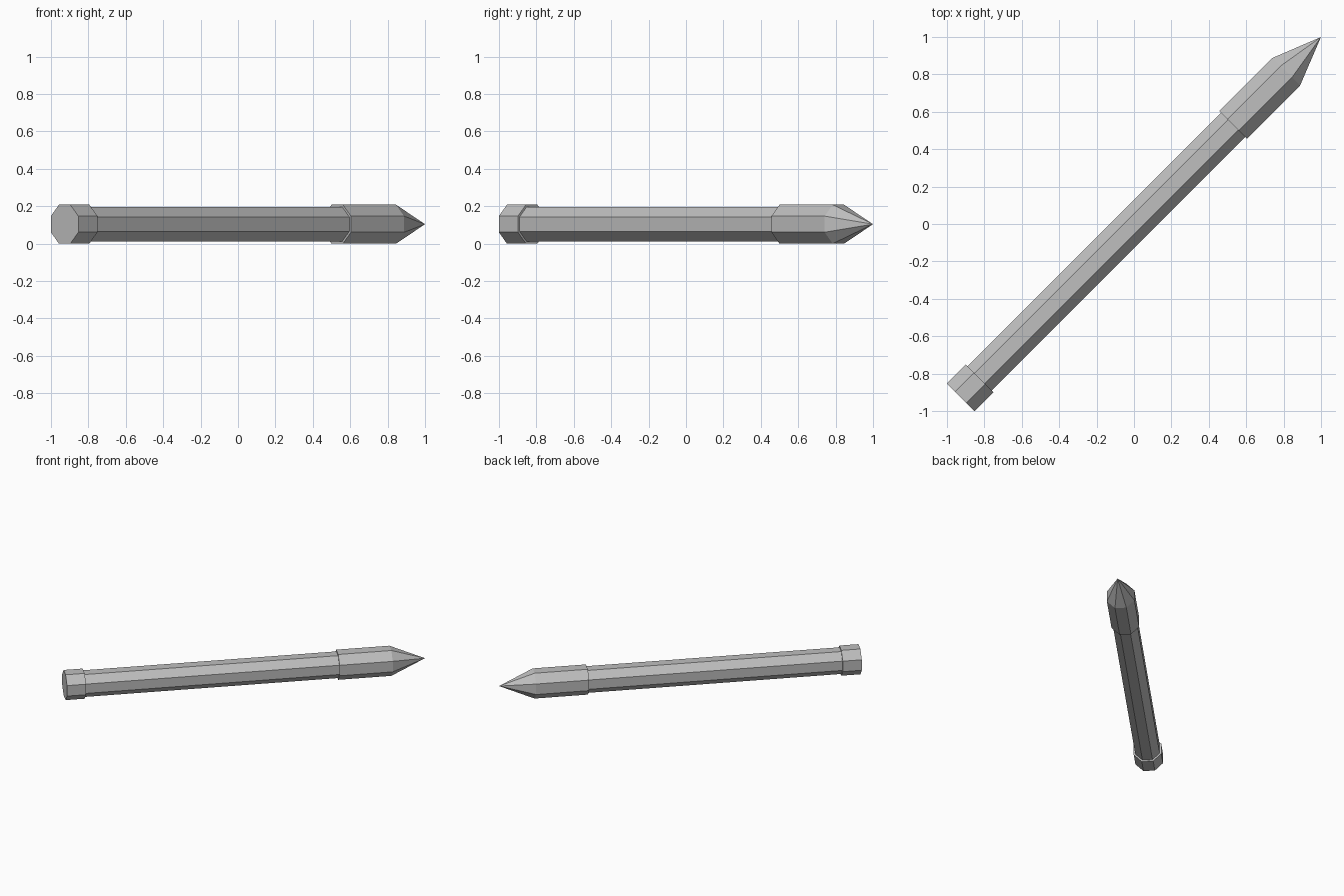
import bpy, bmesh, math
from mathutils import Vector

if "Cube" in bpy.data.objects:
    bpy.data.objects.remove(bpy.data.objects["Cube"])

SIDES = 8
CENTRE_Z = 0.104
AXIS = Vector((1, 1, 0)).normalized()
SIDE = Vector((1, -1, 0)).normalized()
UP = Vector((0, 0, 1))

grey = bpy.data.materials.new("plain_grey")
grey.diffuse_color = (0.52, 0.52, 0.52, 1)
grey.use_nodes = True
grey.node_tree.nodes["Principled BSDF"].inputs["Base Color"].default_value = grey.diffuse_color


def octagonal_part(name, profile):
    """Sweep (distance along axis, apothem) pairs; apothem 0 makes a point."""
    bm = bmesh.new()
    rings = []
    for s, a in profile:
        centre = AXIS * s + UP * CENTRE_Z
        if a == 0:
            rings.append([bm.verts.new(centre)] * SIDES)
            continue
        r = a / math.cos(math.pi / SIDES)
        angles = [2 * math.pi * (i + 0.5) / SIDES for i in range(SIDES)]
        rings.append([bm.verts.new(centre + SIDE * r * math.cos(t) + UP * r * math.sin(t))
                      for t in angles])
    for lo, hi in zip(rings, rings[1:]):
        for i in range(SIDES):
            j = (i + 1) % SIDES
            quad = [lo[i], lo[j], hi[j], hi[i]]
            bm.faces.new(list(dict.fromkeys(quad)))
    for ring in (rings[0], rings[-1]):
        if len(set(ring)) > 1:
            bm.faces.new(ring)
    bmesh.ops.recalc_face_normals(bm, faces=bm.faces[:])
    mesh = bpy.data.meshes.new(name)
    bm.to_mesh(mesh)
    bm.free()
    mesh.materials.append(grey)
    obj = bpy.data.objects.new(name, mesh)
    bpy.context.collection.objects.link(obj)
    return obj


# Butt cap, long shaft, and pointed head
octagonal_part("end_cap", [(-1.311, 0.104), (-1.167, 0.104)])
octagonal_part("shaft", [(-1.172, 0.092), (0.755, 0.092)])
octagonal_part("pointed_head", [(0.75, 0.104), (1.152, 0.104), (1.414, 0)])
